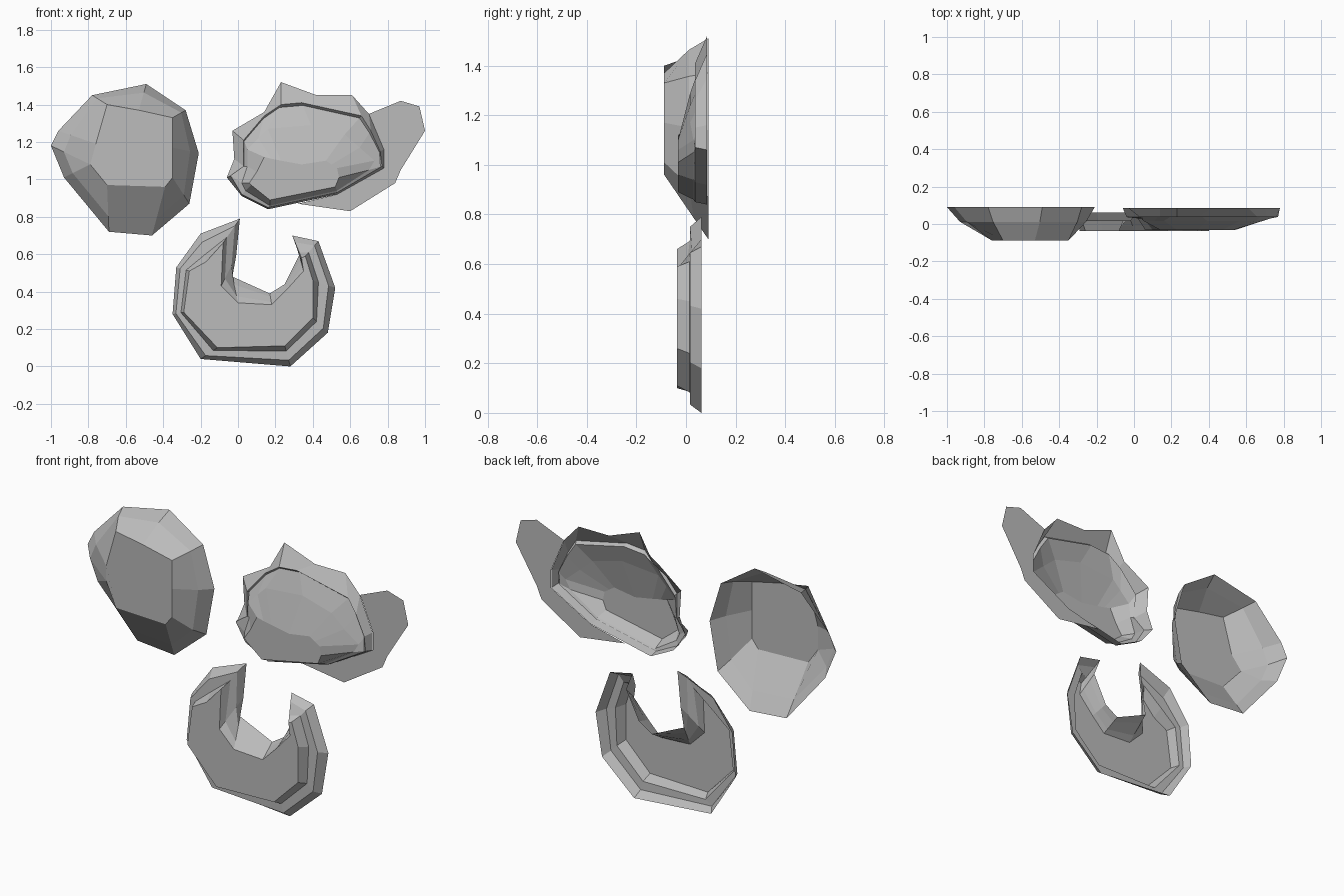
import bpy
import bmesh

if "Cube" in bpy.data.objects:
    bpy.data.objects.remove(bpy.data.objects["Cube"])

grey = bpy.data.materials.new("stone grey")
grey.diffuse_color = (0.5, 0.5, 0.5, 1)
grey.use_nodes = True
grey.node_tree.nodes["Principled BSDF"].inputs["Base Color"].default_value = grey.diffuse_color


def lerp(a, b, t):
    return [(p[0] + (q[0] - p[0]) * t, p[1] + (q[1] - p[1]) * t) for p, q in zip(a, b)]


def shell(name, layers):
    """Loft (depth, outline) layers from the open back to a capped front.
    Outlines are (x, z) in hundredths of a unit; depth may be a rule of (index, x, z)."""
    bm = bmesh.new()
    rings = []
    for depth, pts in layers:
        rings.append([bm.verts.new((x / 100, depth(i, x, z) if callable(depth) else depth, z / 100))
                      for i, (x, z) in enumerate(pts)])
    n = len(rings[0])
    for a, b in zip(rings, rings[1:]):
        for i in range(n):
            j = (i + 1) % n
            bm.faces.new((a[i], a[j], b[j], b[i]))
    bm.faces.new(rings[-1])
    bmesh.ops.remove_doubles(bm, verts=bm.verts, dist=0.0005)
    # Fronts face -y
    bmesh.ops.recalc_face_normals(bm, faces=bm.faces)
    if sum(f.normal.y * f.calc_area() for f in bm.faces) > 0:
        bmesh.ops.reverse_faces(bm, faces=bm.faces)
    me = bpy.data.meshes.new(name)
    bm.to_mesh(me)
    bm.free()
    me.materials.append(grey)
    ob = bpy.data.objects.new(name, me)
    bpy.context.collection.objects.link(ob)
    return ob


# Faceted boulder on the left
rim = [(-100, 118), (-96, 126), (-78, 145), (-49, 151), (-28, 137),
       (-21, 114), (-26, 87), (-46, 70), (-69, 72), (-93, 101)]
flat = [(-79, 108), (-76, 119), (-70, 140), (-53, 137), (-35, 133),
        (-35, 117), (-35, 101), (-39, 96), (-70, 97), (-79, 108)]
shell("boulder", [(0.09, rim),
                  (lambda i, x, z: 0.031 if z < 90 else 0.012, lerp(rim, flat, 0.33)),
                  (lambda i, x, z: -0.045 if x < -78 else -0.088, flat)])

# Crescent at the bottom: stepped outer side, plain sloped inner side
base = [(1, 79), (-20, 71), (-33, 53), (-35, 28), (-20, 4), (28, 0), (48, 18), (52, 42),
        (43, 67), (29, 70), (33, 60), (25, 44), (17, 39), (-3, 48), (-1, 59)]
top = [(-8, 66), (-17, 56), (-26, 51), (-29, 29), (-11, 10), (25, 11), (40, 26), (40, 46),
       (36, 59), (34, 58), (35, 51), (26, 41), (18, 33), (0, 34), (-9, 43)]
shell("crescent", [(0.062, base),
                   (lambda i, x, z: 0.017 if i < 9 else 0.032, lerp(base, top, 0.3)),
                   (lambda i, x, z: 0.015 if i < 9 else -0.012, lerp(base, top, 0.75)),
                   (-0.037, top)])

# Crowned mound on the right, with a groove under the crown and a low dome
crown = [(-6, 101), (-2, 111), (-3, 126), (14, 136), (23, 152), (42, 145), (61, 145),
         (70, 135), (78, 116), (78, 106), (53, 92), (16, 84), (2, 91)]
ledge = [(-4, 102), (3, 107), (3, 121), (14, 134), (23, 140), (34, 141), (66, 134),
         (71, 126), (76, 115), (77, 107), (53, 93), (16, 85), (2, 92)]
arch = [(2, 98), (5, 107), (5, 116), (11, 122), (16, 127), (39, 129), (57, 124),
        (65, 117), (73, 110), (70, 105), (53, 94), (17, 86), (4, 94)]
face = [(6, 98), (10, 104), (14, 112), (18, 111), (23, 110), (34, 108), (47, 110),
        (50, 108), (53, 106), (54, 101), (52, 96), (17, 89), (7, 97)]
shell("mound", [(0.085, crown), (0.037, ledge),
                (lambda i, x, z: 0.055 if z > 111 else 0.036, lerp(ledge, arch, 0.12)),
                (lambda i, x, z: 0.017 if z > 111 else 0.03, arch),
                (-0.032, face)])

# Flat leaf with a stub behind the mound
leaf = [(70, 135), (87, 142), (97, 139), (100, 126), (87, 105), (84, 98),
        (60, 83), (32, 87), (53, 92), (78, 106), (78, 116)]
shell("leaf", [(0.087, leaf)])
